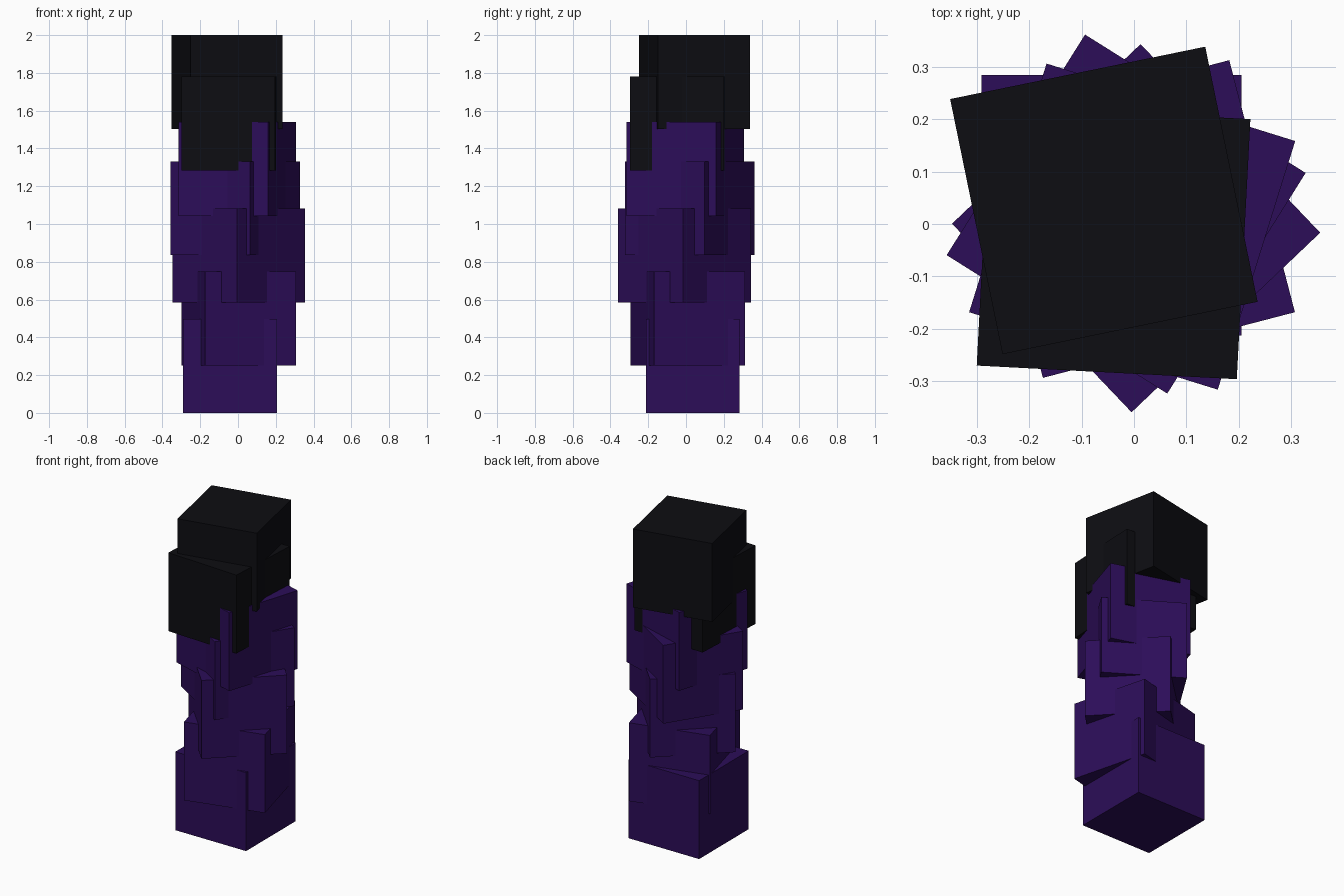
import bpy
from math import radians

if "Cube" in bpy.data.objects:
    bpy.data.objects.remove(bpy.data.objects["Cube"])

S = 0.497  # edge length of every block


def material(name, rgb):
    m = bpy.data.materials.new(name)
    m.diffuse_color = (*rgb, 1)
    m.use_nodes = True
    m.node_tree.nodes["Principled BSDF"].inputs["Base Color"].default_value = m.diffuse_color
    return m


purple = material("purple", (0.025, 0.004, 0.098))
black = material("black", (0.004, 0.004, 0.006))

# Twisted stack of overlapping cubes: name, x, y, top z, turn about z, colour
blocks = [
    ("base_block", -0.043, 0.036, 0.497, 0, purple),
    ("lower_block", 0.004, 0.0095, 0.749, 14.6, purple),
    ("lower_middle_block", 0.004, -0.008, 1.082, 43.6, purple),
    ("middle_block", -0.015, 0.019, 1.332, -32.1, purple),
    ("upper_middle_block", -0.0035, -0.005, 1.539, -17.3, purple),
    ("upper_block", -0.039, -0.035, 1.780, -3, black),
    ("top_block", -0.0575, 0.045, 2.0, 11.6, black),
]

for name, x, y, top, turn, mat in blocks:
    bpy.ops.mesh.primitive_cube_add(size=S, location=(x, y, top - S / 2),
                                    rotation=(0, 0, radians(turn)))
    ob = bpy.context.object
    ob.name = name
    ob.data.materials.append(mat)
